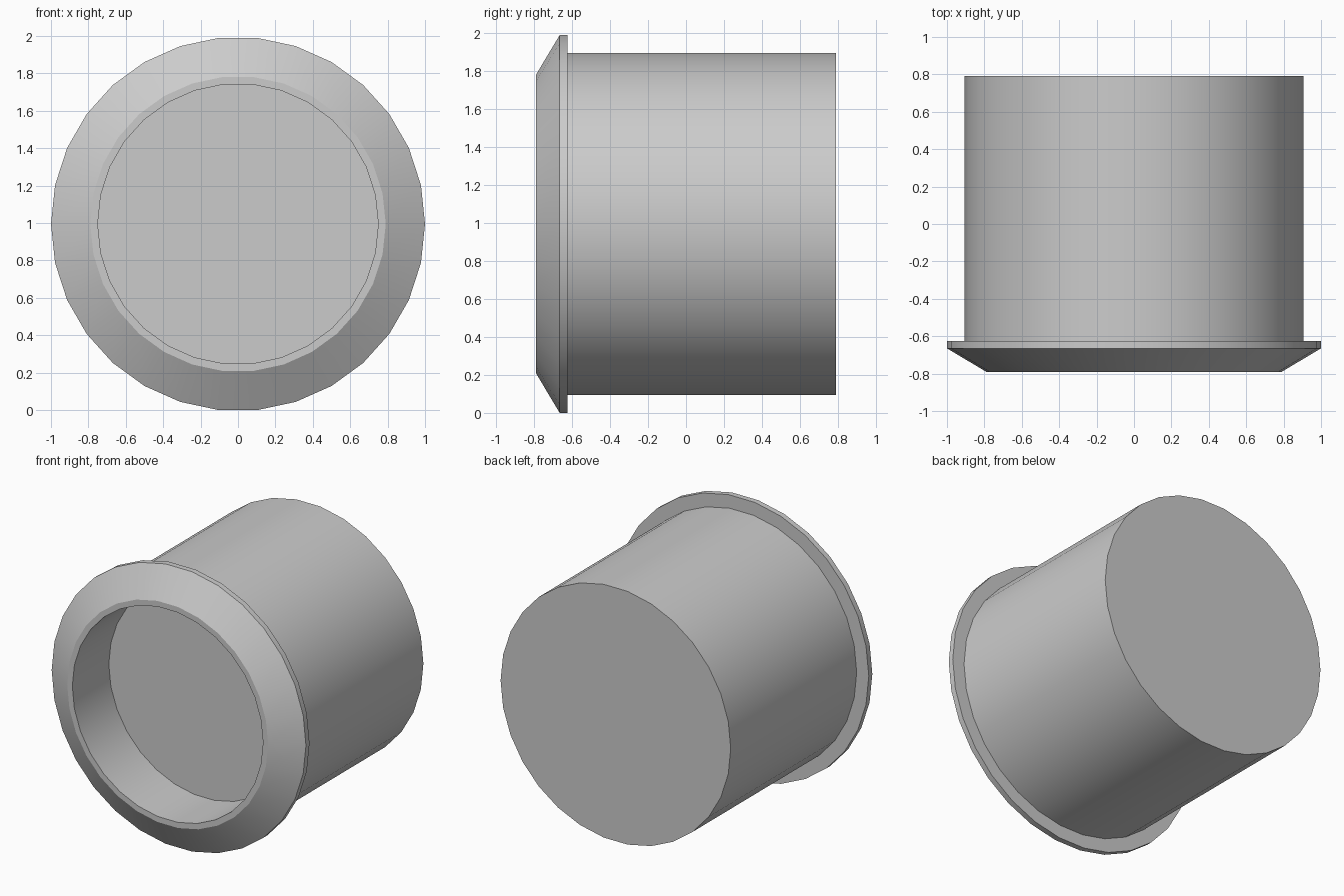
import bpy, bmesh, math

if "Cube" in bpy.data.objects:
    bpy.data.objects.remove(bpy.data.objects["Cube"])

SIDES = 30
CENTRE_Z = math.cos(math.pi / SIDES)  # flat facet rests on the ground

# Lathe profile (radius, y): recess floor, recess wall, bevelled flange, body, back
PROFILE = [(0.75, -0.38), (0.75, -0.79), (0.79, -0.79), (1.0, -0.665),
           (1.0, -0.625), (0.905, -0.625), (0.905, 0.79)]


def lathe(name, profile):
    bm = bmesh.new()
    rings = []
    for r, y in profile:
        angles = [2 * math.pi * i / SIDES for i in range(SIDES)]
        rings.append([bm.verts.new((r * math.cos(a), y, CENTRE_Z + r * math.sin(a)))
                      for a in angles])
    for a, b in zip(rings, rings[1:]):
        for i in range(SIDES):
            j = (i + 1) % SIDES
            bm.faces.new((a[i], a[j], b[j], b[i]))
    # Flat caps: recess floor and back
    bm.faces.new(rings[0])
    bm.faces.new(rings[-1])
    bmesh.ops.recalc_face_normals(bm, faces=bm.faces[:])
    mesh = bpy.data.meshes.new(name)
    bm.to_mesh(mesh)
    bm.free()
    obj = bpy.data.objects.new(name, mesh)
    bpy.context.collection.objects.link(obj)
    return obj


# Flanged cylindrical housing with a round recess in front
housing = lathe("flanged_housing", PROFILE)
bpy.context.view_layer.objects.active = housing
housing.select_set(True)
bpy.ops.object.shade_smooth_by_angle(angle=math.radians(30))
